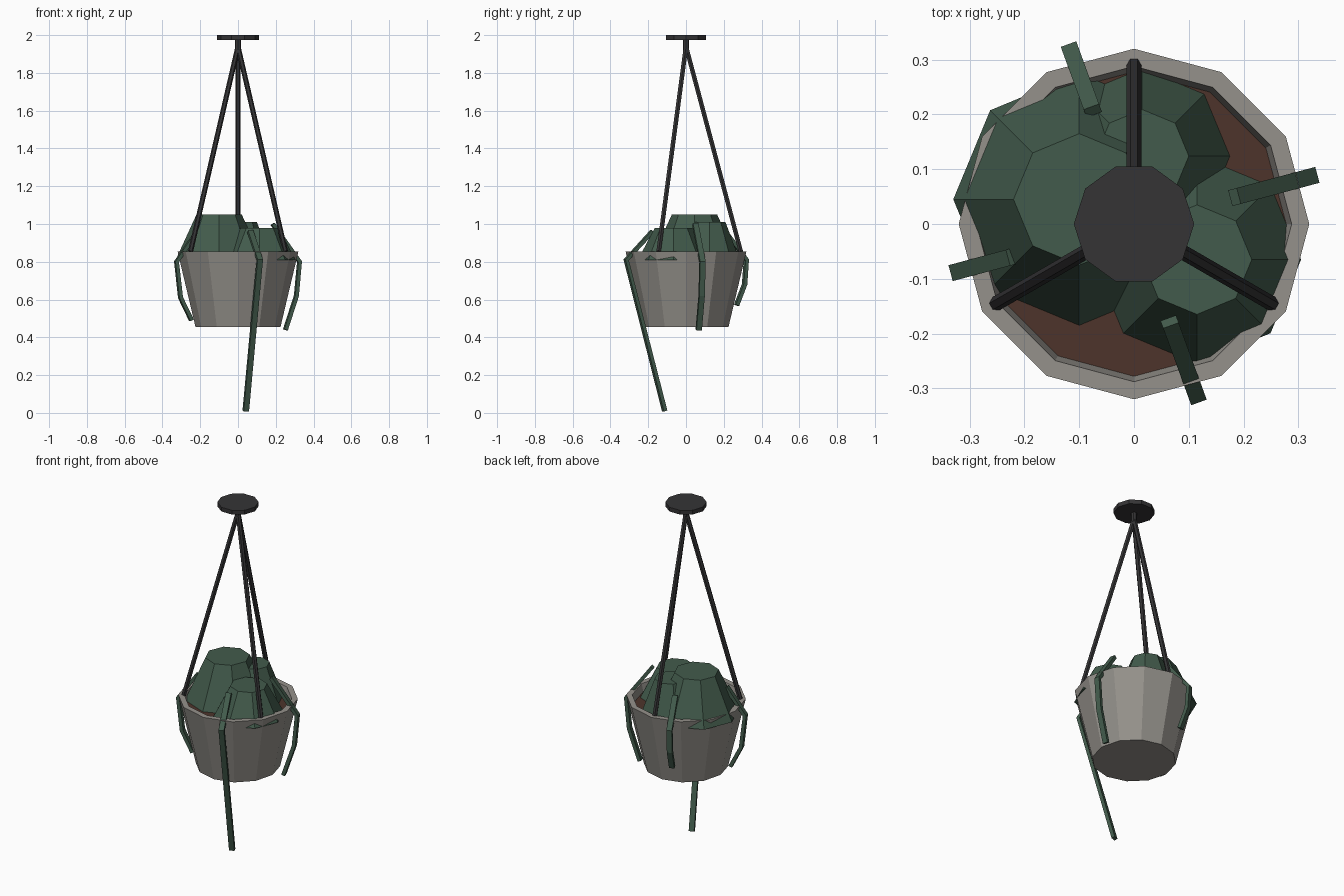
import bpy, bmesh, math
from mathutils import Vector

if "Cube" in bpy.data.objects:
    bpy.data.objects.remove(bpy.data.objects["Cube"])


def material(name, rgb):
    m = bpy.data.materials.new(name)
    m.diffuse_color = (*rgb, 1)
    m.use_nodes = True
    m.node_tree.nodes["Principled BSDF"].inputs["Base Color"].default_value = m.diffuse_color
    return m


STONE = material("grey_stone", (0.30, 0.285, 0.26))
SOIL = material("brown_soil", (0.075, 0.034, 0.024))
LEAF = material("dark_green", (0.055, 0.105, 0.072))
METAL = material("black_metal", (0.035, 0.034, 0.036))


def finish(name, bm, mat):
    bmesh.ops.recalc_face_normals(bm, faces=bm.faces)
    me = bpy.data.meshes.new(name)
    bm.to_mesh(me)
    bm.free()
    me.materials.append(mat)
    ob = bpy.data.objects.new(name, me)
    bpy.context.collection.objects.link(ob)
    return ob


def loft(name, rings, mat):
    """Skin equal-length rings of points and cap both ends."""
    bm = bmesh.new()
    vs = [[bm.verts.new(p) for p in ring] for ring in rings]
    n = len(vs[0])
    for a, b in zip(vs, vs[1:]):
        for i in range(n):
            j = (i + 1) % n
            bm.faces.new((a[i], a[j], b[j], b[i]))
    bm.faces.new(vs[0])
    bm.faces.new(vs[-1])
    return finish(name, bm, mat)


def turned(name, profile, sides, mat, x=0, y=0):
    """Lathe a list of (radius, z) pairs around a vertical axis."""
    ang = [math.tau * i / sides for i in range(sides)]
    return loft(name, [[(x + r * math.cos(a), y + r * math.sin(a), z) for a in ang]
                       for r, z in profile], mat)


def rod(name, a, b, r, mat, sides=6):
    a, b = Vector(a), Vector(b)
    q = (b - a).to_track_quat('Z', 'Y')
    off = [q @ Vector((r * math.cos(math.tau * i / sides),
                       r * math.sin(math.tau * i / sides), 0)) for i in range(sides)]
    return loft(name, [[a + o for o in off], [b + o for o in off]], mat)


def strand(name, degrees, path, mat, width=0.03, thick=0.02):
    """Hanging leaf strip following (radius, z) points in one radial plane."""
    a = math.radians(degrees)
    out, side = Vector((math.cos(a), math.sin(a), 0)), Vector((-math.sin(a), math.cos(a), 0))
    pts = [out * r + Vector((0, 0, z)) for r, z in path]
    rings = []
    for i, p in enumerate(pts):
        t = Vector()
        if i > 0:
            t += (p - pts[i - 1]).normalized()
        if i < len(pts) - 1:
            t += (pts[i + 1] - p).normalized()
        n = side.cross(t.normalized())
        rings.append([p + side * (u * width / 2) + n * (v * thick / 2)
                      for u, v in ((-1, -1), (1, -1), (1, 1), (-1, 1))])
    return loft(name, rings, mat)


# Pot with open top, and soil inside
turned("pot", [(0.225, 0.455), (0.32, 0.855), (0.288, 0.855), (0.27, 0.77)], 12, STONE)
turned("soil", [(0.27, 0.76), (0.278, 0.81)], 12, SOIL)

# Foliage clumps: eight-sided tapered mounds
for name, x, y, r, top_r, top in (("left_clump", -0.1, 0.045, 0.23, 0.12, 1.05),
                                  ("right_clump", 0.115, -0.065, 0.19, 0.10, 0.98),
                                  ("back_clump", 0.015, 0.124, 0.16, 0.085, 1.01)):
    turned(name, [(r, 0.81), (top_r, top)], 8, LEAF, x, y)

# Trailing strands
strand("front_strand", -70, [(0.19, 0.96), (0.337, 0.81), (0.12, 0.01)], LEAF)
strand("right_strand", 15, [(0.19, 1.0), (0.337, 0.80), (0.32, 0.62), (0.26, 0.44)], LEAF)
strand("back_strand", 110, [(0.22, 0.96), (0.34, 0.81), (0.33, 0.68), (0.285, 0.57)], LEAF)
strand("left_strand", 195, [(0.23, 0.95), (0.337, 0.80), (0.315, 0.61), (0.255, 0.49)], LEAF)

# Hanger: ceiling plate, stem and three rods
turned("ceiling_plate", [(0.11, 1.975), (0.11, 2.0)], 10, METAL)
turned("hanger_stem", [(0.017, 1.92), (0.017, 1.98)], 8, METAL)
for i, d in enumerate((90, 210, 330)):
    a = math.radians(d)
    rod(f"hanger_rod_{i + 1}", (0, 0, 1.94),
        (0.29 * math.cos(a), 0.29 * math.sin(a), 0.855), 0.0135, METAL)
